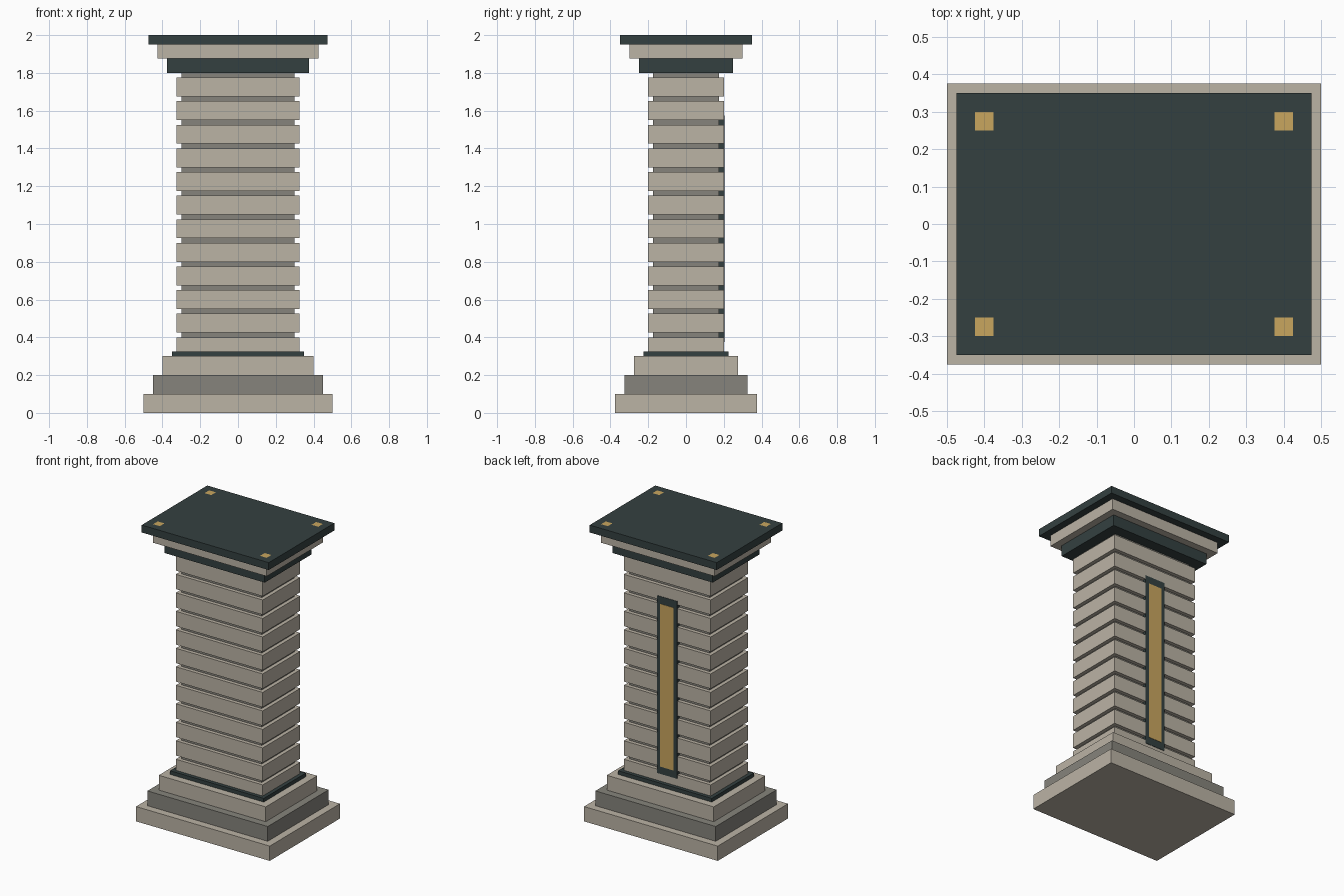
import bpy, bmesh
from mathutils import Vector

if "Cube" in bpy.data.objects:
    bpy.data.objects.remove(bpy.data.objects["Cube"])


def material(name, rgb):
    # 0-255 display colour converted to linear
    lin = [((c / 255 + 0.055) / 1.055) ** 2.4 for c in rgb]
    m = bpy.data.materials.new(name)
    m.diffuse_color = (*lin, 1)
    m.use_nodes = True
    m.node_tree.nodes["Principled BSDF"].inputs["Base Color"].default_value = m.diffuse_color
    return m


STONE = material("pale stone", (187, 179, 165))
GREY = material("grey stone", (134, 132, 124))
DARK = material("dark slate", (52, 64, 64))
GOLD = material("gold", (201, 166, 95))


def box(name, hx, hy, z0, z1, mat, y=0.0):
    """Box of half sizes hx, hy between heights z0 and z1."""
    bm = bmesh.new()
    bmesh.ops.create_cube(bm, size=2)
    for v in bm.verts:
        v.co = Vector((v.co.x * hx, y + v.co.y * hy, z1 if v.co.z > 0 else z0))
    me = bpy.data.meshes.new(name)
    bm.to_mesh(me)
    bm.free()
    me.materials.append(mat)
    ob = bpy.data.objects.new(name, me)
    bpy.context.collection.objects.link(ob)
    return ob


# Stepped plinth
box("plinth_bottom", 0.50, 0.375, 0.0, 0.1, STONE)
box("plinth_middle", 0.45, 0.325, 0.1, 0.2, GREY)
box("plinth_top", 0.40, 0.275, 0.2, 0.3, STONE)
box("plinth_trim", 0.35, 0.225, 0.3, 0.325, DARK)

# Shaft: recessed core with stacked stone courses
box("shaft_core", 0.30, 0.175, 0.3, 1.8, GREY)
for i in range(12):
    z = 0.3 + 0.125 * i
    box(f"stone_course_{i + 1}", 0.325, 0.2, z, z + 0.1, STONE)

# Tall panel on the back
box("back_panel_frame", 0.075, 0.0165, 0.375, 1.575, DARK, y=0.186)
box("back_panel_inlay", 0.05, 0.004, 0.425, 1.525, GOLD, y=0.2005)

# Flared capital
box("capital_lower", 0.375, 0.25, 1.8, 1.875, DARK)
box("capital_middle", 0.425, 0.30, 1.875, 1.95, STONE)
slab = box("top_slab", 0.475, 0.35, 1.95, 2.0, DARK)

# Gold corner squares cut flush into the slab's top face
slab.data.materials.append(GOLD)
bm = bmesh.new()
bm.from_mesh(slab.data)
for axis, centre in ((0, 0.4), (1, 0.275)):
    for d in (-centre - 0.025, -centre + 0.025, centre - 0.025, centre + 0.025):
        n = Vector((0, 0, 0))
        n[axis] = 1
        bmesh.ops.bisect_plane(bm, geom=bm.verts[:] + bm.edges[:] + bm.faces[:],
                               plane_co=n * d, plane_no=n)
for f in bm.faces:
    c = f.calc_center_median()
    if f.normal.z > 0.9 and abs(abs(c.x) - 0.4) < 0.02 and abs(abs(c.y) - 0.275) < 0.02:
        f.material_index = 1
bm.to_mesh(slab.data)
bm.free()
